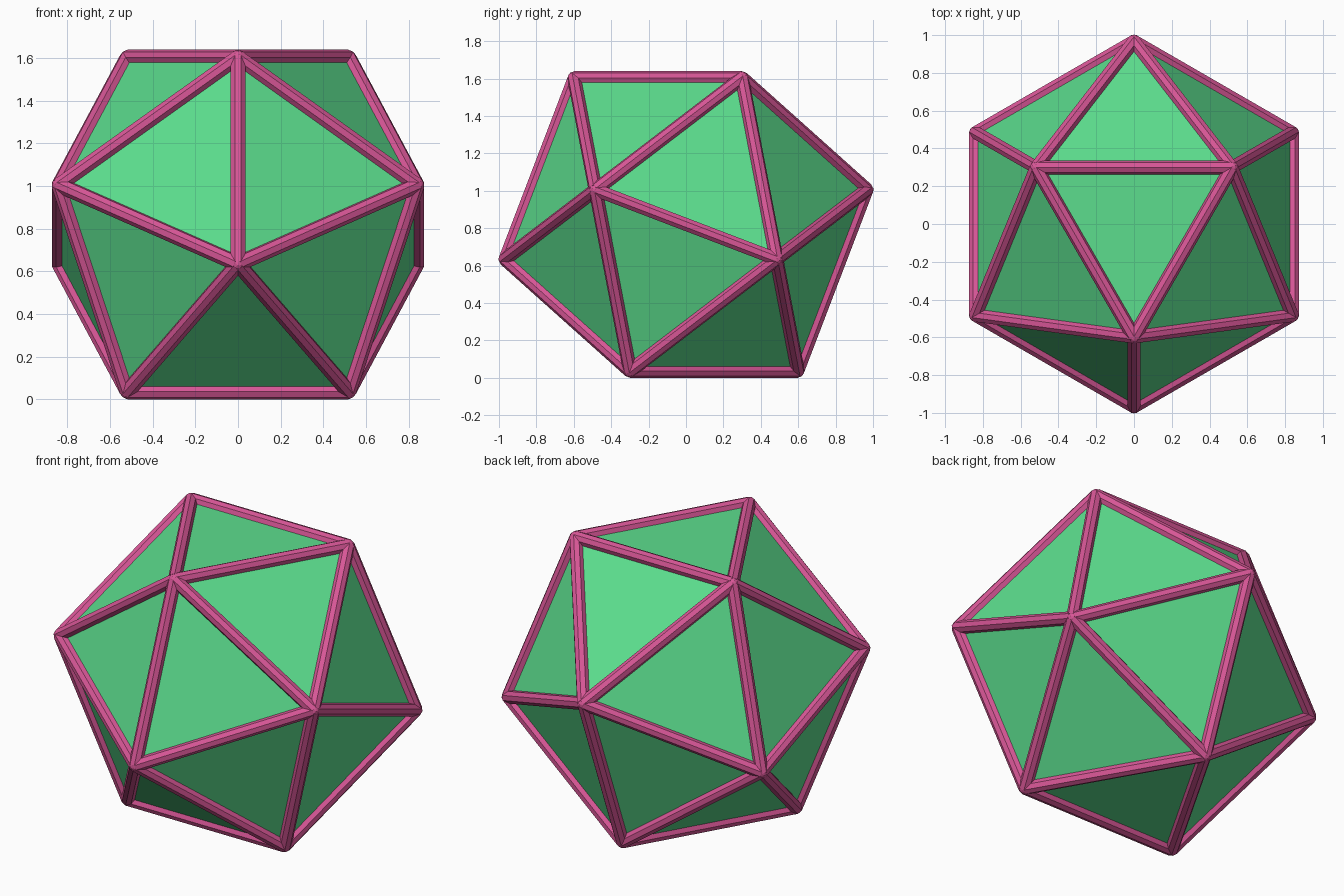
import bpy, bmesh, math
from mathutils import Matrix, Vector

if "Cube" in bpy.data.objects:
    bpy.data.objects.remove(bpy.data.objects["Cube"])

EDGE = 1.036      # length of each edge
BAR = 0.037       # strut radius
PHI = (1 + math.sqrt(5)) / 2
CENTRE_Z = 0.82


def material(name, colour):
    mat = bpy.data.materials.new(name)
    mat.diffuse_color = (*colour, 1)
    mat.use_nodes = True
    mat.node_tree.nodes["Principled BSDF"].inputs["Base Color"].default_value = mat.diffuse_color
    return mat


def add_object(name, bm, mat):
    mesh = bpy.data.meshes.new(name)
    bm.to_mesh(mesh)
    mesh.materials.append(mat)
    obj = bpy.data.objects.new(name, mesh)
    obj.location.z = CENTRE_Z
    bpy.context.collection.objects.link(obj)
    return obj


green = material("panel green", (0.107, 0.73, 0.27))
pink = material("frame pink", (0.68, 0.093, 0.305))

# Corners: two triangular rings and their mirror through the centre
corners = []
for radius, z, start in ((EDGE / math.sqrt(3), 0.7558 * EDGE, -90),
                         (PHI * EDGE / math.sqrt(3), 0.1784 * EDGE, 90)):
    for k in range(3):
        t = math.radians(start + 120 * k)
        p = Vector((radius * math.cos(t), radius * math.sin(t), z))
        corners += [p, -p]

# Twenty triangular panels resting on one face
panels = bmesh.new()
for p in corners:
    panels.verts.new(p)
bmesh.ops.convex_hull(panels, input=panels.verts[:])
bmesh.ops.recalc_face_normals(panels, faces=panels.faces[:])

# Eight-sided strut along each edge, one flat side facing outward
struts = bmesh.new()
for edge in panels.edges:
    a, b = (v.co for v in edge.verts)
    mid = (a + b) / 2
    along = (b - a).normalized()
    out = mid.normalized()
    side = along.cross(out)
    frame = Matrix((out, side, along)).transposed().to_4x4()
    frame.translation = mid
    bmesh.ops.create_cone(struts, cap_ends=True, segments=8,
                          radius1=BAR, radius2=BAR, depth=(b - a).length,
                          matrix=frame @ Matrix.Rotation(math.pi / 8, 4, 'Z'))

# Small faceted joint at each corner
joints = bmesh.new()
for p in corners:
    turn = p.to_track_quat('Z', 'Y').to_matrix().to_4x4()
    bmesh.ops.create_icosphere(joints, subdivisions=2, radius=BAR * 0.95,
                               matrix=Matrix.Translation(p) @ turn)

add_object("panels", panels, green)
add_object("frame_struts", struts, pink)
add_object("corner_joints", joints, pink)
for bm in (panels, struts, joints):
    bm.free()
